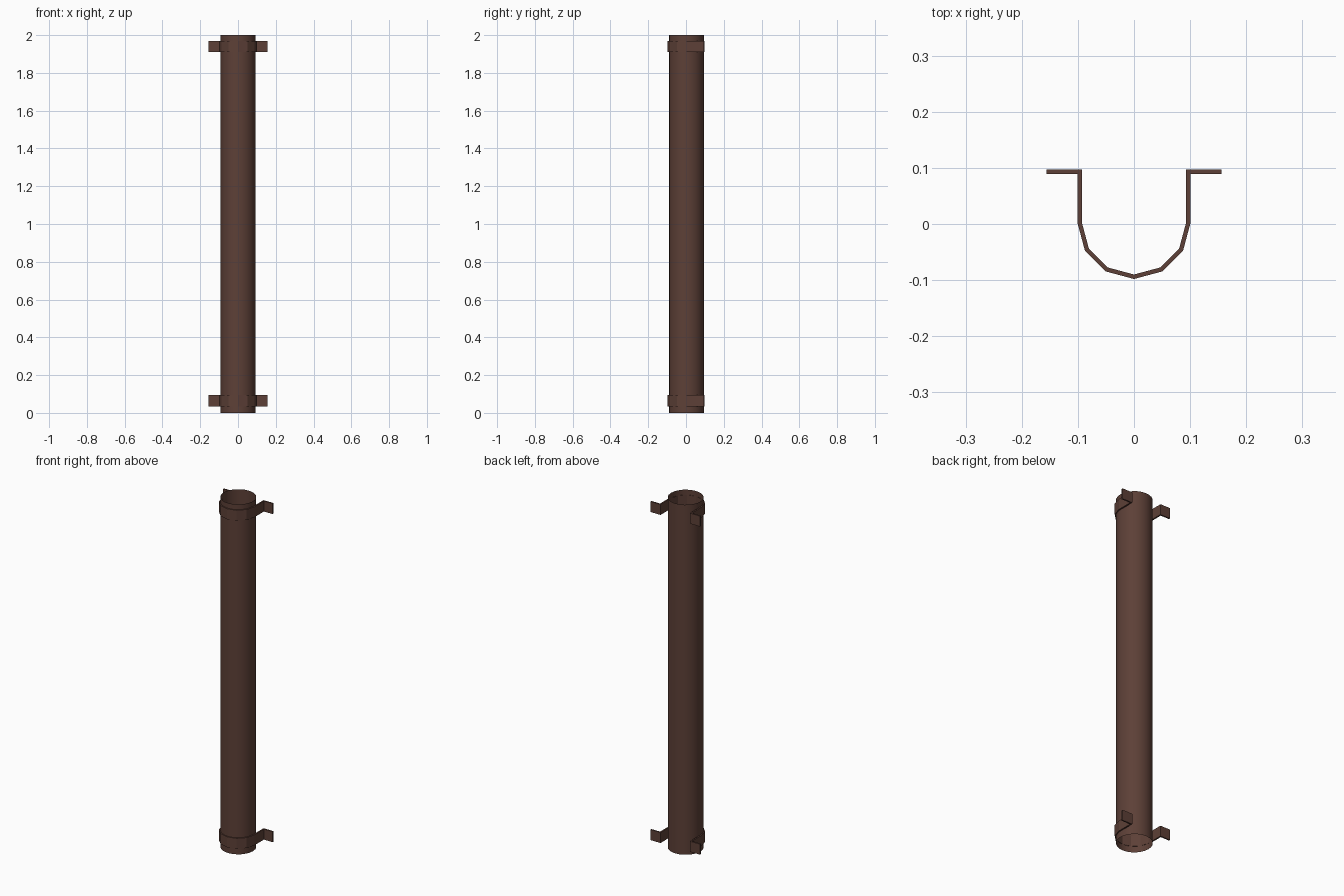
import bpy, bmesh
from math import cos, sin, pi

if "Cube" in bpy.data.objects:
    bpy.data.objects.remove(bpy.data.objects["Cube"])

CENTRE_Y = 0.003
TUBE_R = 0.093
BAND_R, BAND_T = 0.101, 0.008
BACK_Y, TAB_X = 0.0975, 0.156

brown = bpy.data.materials.new("dark_brown")
brown.use_nodes = True
colour = (0.109, 0.051, 0.038, 1)
brown.diffuse_color = colour
brown.node_tree.nodes["Principled BSDF"].inputs["Base Color"].default_value = colour


def make_object(name, bm):
    mesh = bpy.data.meshes.new(name)
    bm.to_mesh(mesh)
    bm.free()
    mesh.materials.append(brown)
    obj = bpy.data.objects.new(name, mesh)
    bpy.context.collection.objects.link(obj)
    return obj


# Open-ended thin pipe
bm = bmesh.new()
bmesh.ops.create_cone(bm, cap_ends=False, segments=24,
                      radius1=TUBE_R, radius2=TUBE_R, depth=2)
bmesh.ops.translate(bm, verts=bm.verts, vec=(0, CENTRE_Y, 1))
for face in bm.faces:
    face.smooth = True
make_object("pipe", bm)


# Half-round strap with straight legs and outward mounting tabs
def arc(radius):
    return [(radius * cos(pi + i * pi / 6), CENTRE_Y + radius * sin(pi + i * pi / 6))
            for i in range(7)]


def strap(name, bottom, top):
    inner_r = BAND_R - BAND_T
    tab_y = BACK_Y - BAND_T
    outer = [(-TAB_X, BACK_Y), (-TAB_X, tab_y), (-BAND_R, tab_y)] + arc(BAND_R)
    outer += [(BAND_R, tab_y), (TAB_X, tab_y), (TAB_X, BACK_Y)]
    inner = [(inner_r, BACK_Y)] + arc(inner_r)[::-1] + [(-inner_r, BACK_Y)]
    bm = bmesh.new()
    face = bm.faces.new([bm.verts.new((x, y, bottom)) for x, y in outer + inner])
    solid = bmesh.ops.extrude_face_region(bm, geom=[face])
    moved = [v for v in solid["geom"] if isinstance(v, bmesh.types.BMVert)]
    bmesh.ops.translate(bm, verts=moved, vec=(0, 0, top - bottom))
    bmesh.ops.recalc_face_normals(bm, faces=bm.faces)
    make_object(name, bm)


strap("lower_strap", 0.035, 0.095)
strap("upper_strap", 1.91, 1.97)
